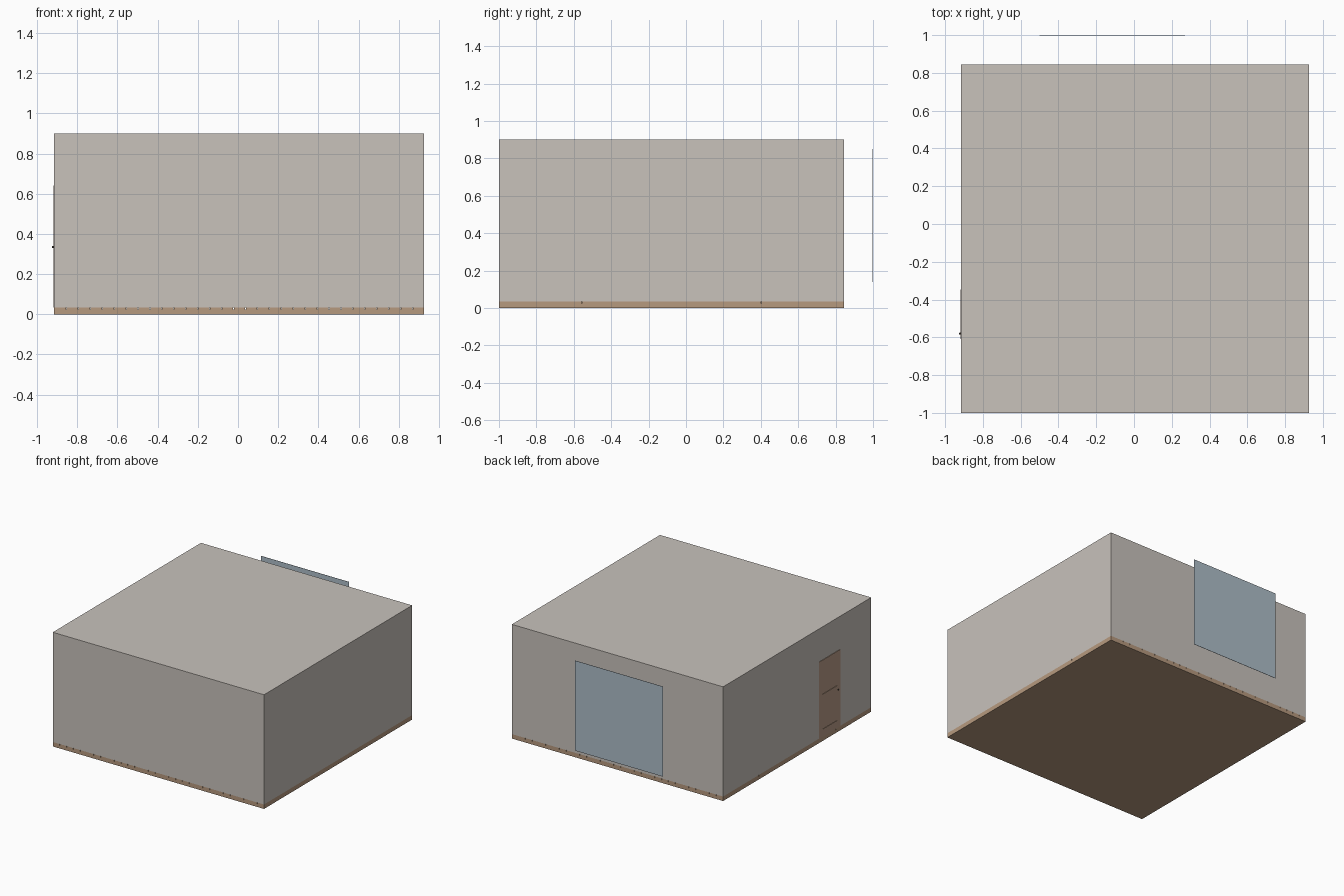
import bpy, math

if "Cube" in bpy.data.objects:
    bpy.data.objects.remove(bpy.data.objects["Cube"], do_unlink=True)


def material(name, rgb):
    m = bpy.data.materials.new(name)
    m.use_nodes = True
    m.diffuse_color = (*rgb, 1)
    m.node_tree.nodes["Principled BSDF"].inputs["Base Color"].default_value = (*rgb, 1)
    return m


plaster = material("warm grey plaster", (0.58, 0.54, 0.50))
wood = material("floor wood", (0.47, 0.32, 0.21))
door_wood = material("door wood", (0.48, 0.33, 0.24))
glass = material("pale blue glass", (0.42, 0.51, 0.58))
metal = material("dark metal", (0.06, 0.05, 0.045))


def box(name, x, y, z, mat):
    """Box from (min, max) ranges on each axis."""
    bpy.ops.mesh.primitive_cube_add(size=1, location=[sum(r) / 2 for r in (x, y, z)])
    ob = bpy.context.object
    ob.name = name
    ob.scale = [r[1] - r[0] for r in (x, y, z)]
    bpy.ops.object.transform_apply(location=False, rotation=False, scale=True)
    ob.data.materials.append(mat)
    return ob


LEFT, RIGHT, FRONT, BACK = 0.927, -0.915, -1.0, 0.845
FLOOR, TOP = 0.035, 0.90

# Closed room shell standing on the floor
box("room_walls", (RIGHT, LEFT), (FRONT, BACK), (FLOOR, TOP), plaster)

# Floor base with a layer of staggered planks on it
box("floor_base", (RIGHT, LEFT), (FRONT, BACK), (0, 0.024), wood)
ROWS, GAP = 31, 0.003
width = (LEFT - RIGHT) / ROWS
for i in range(ROWS):
    x0 = RIGHT + i * width
    x = (x0 + (GAP if i else 0), x0 + width)
    joints = [-0.56, 0.40] if i % 2 == 0 else [-0.08]
    ends = [FRONT] + joints + [BACK]
    for y0, y1 in zip(ends, ends[1:]):
        y = (y0 + (GAP if y0 > FRONT else 0), y1)
        box("floor_plank", x, y, (0.024, FLOOR), wood)

# Window pane standing clear of the back wall
box("window_pane", (-0.50, 0.27), (0.998, 1.0), (0.14, 0.85), glass)

# Door leaf with raised stiles and rails around two panels
door_y, door_z = (-0.61, -0.347), (FLOOR, 0.64)
stile = 0.04
panel_x, rail_x = (RIGHT - 0.001, RIGHT + 0.002), (RIGHT - 0.004, RIGHT + 0.001)
box("door_panel", panel_x, door_y, door_z, door_wood)
for y0 in (door_y[0], door_y[1] - stile):
    box("door_stile", rail_x, (y0, y0 + stile), door_z, door_wood)
inner = (door_y[0] + stile, door_y[1] - stile)
for z in ((FLOOR, 0.095), (0.325, 0.37), (0.58, 0.64)):
    box("door_rail", rail_x, inner, z, door_wood)

# Door knob on a short stem
knob_y, knob_z = -0.58, 0.335
bpy.ops.mesh.primitive_cylinder_add(vertices=12, radius=0.003, depth=0.012,
                                    location=(RIGHT - 0.004, knob_y, knob_z),
                                    rotation=(0, math.pi / 2, 0))
bpy.context.object.name = "door_knob_stem"
bpy.context.object.data.materials.append(metal)
bpy.ops.mesh.primitive_uv_sphere_add(segments=16, ring_count=8, radius=0.005,
                                     location=(RIGHT - 0.007, knob_y, knob_z))
knob = bpy.context.object
knob.name = "door_knob"
knob.data.materials.append(metal)
bpy.ops.object.shade_smooth()
